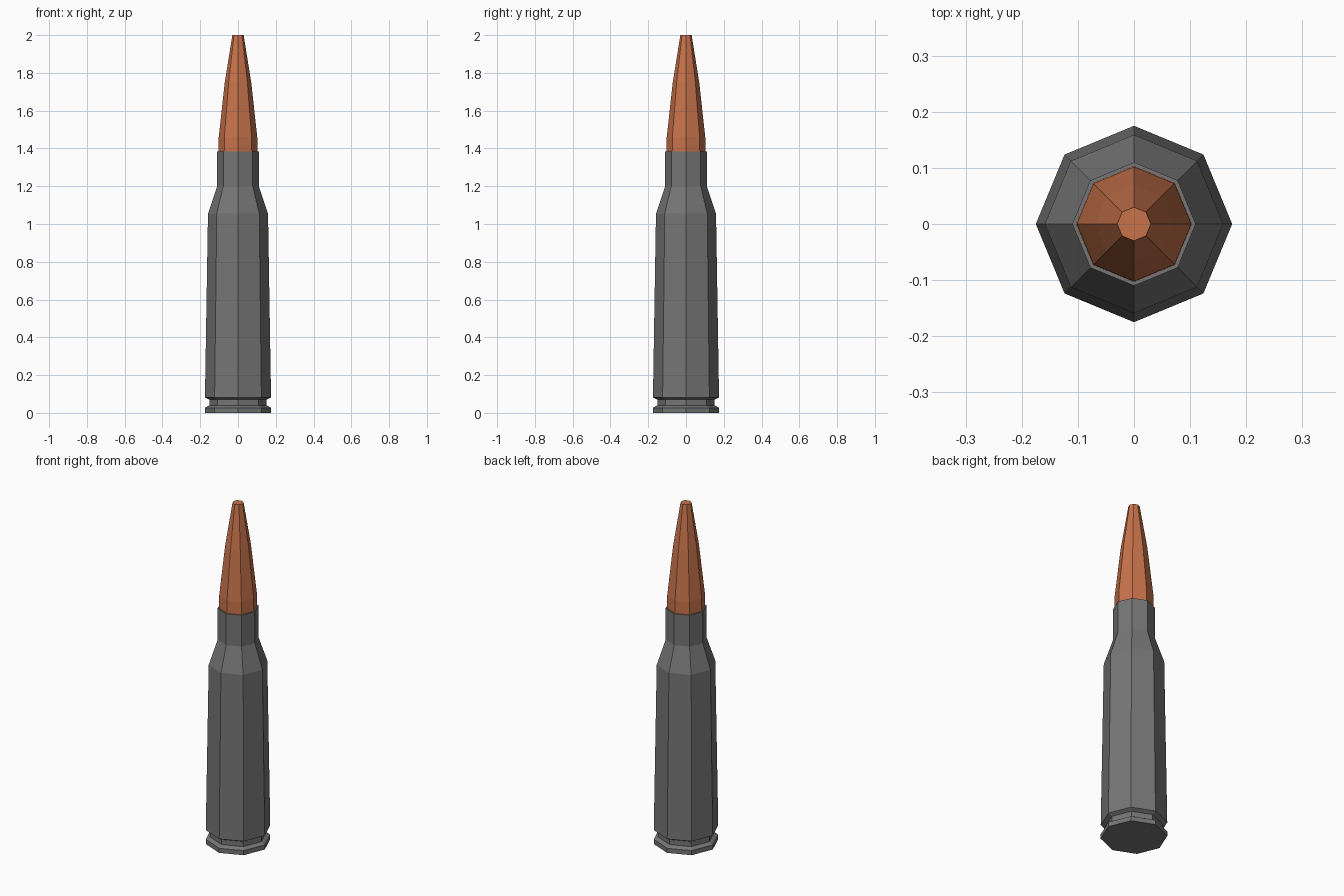
import bpy, bmesh
from math import cos, sin, pi

if "Cube" in bpy.data.objects:
    bpy.data.objects.remove(bpy.data.objects["Cube"])

SIDES = 8


def lathe(name, profile, color, cap_top=True):
    """Spin an (r, z) profile, bottom to top, into a flat-faced octagonal solid."""
    bm = bmesh.new()
    rings = [[bm.verts.new((r * cos(2 * pi * i / SIDES), r * sin(2 * pi * i / SIDES), z))
              for i in range(SIDES)] for r, z in profile]
    for a, b in zip(rings, rings[1:]):
        for i in range(SIDES):
            j = (i + 1) % SIDES
            bm.faces.new((a[i], a[j], b[j], b[i]))
    bm.faces.new(rings[0][::-1])
    if cap_top:
        bm.faces.new(rings[-1])
    mesh = bpy.data.meshes.new(name)
    bm.to_mesh(mesh)
    bm.free()
    obj = bpy.data.objects.new(name, mesh)
    bpy.context.collection.objects.link(obj)
    mat = bpy.data.materials.new(name + "_material")
    mat.diffuse_color = color
    mat.use_nodes = True
    mat.node_tree.nodes["Principled BSDF"].inputs["Base Color"].default_value = mat.diffuse_color
    mesh.materials.append(mat)
    return obj


# Case: rim, extractor groove, tapered body, shoulder, neck and mouth lip
lathe("case", [
    (0.175, 0.0), (0.175, 0.027), (0.152, 0.04), (0.152, 0.07), (0.175, 0.082),
    (0.159, 1.055), (0.11, 1.20), (0.11, 1.385), (0.103, 1.385),
], color=(0.18, 0.18, 0.18, 1), cap_top=False)

# Bullet: seated in the case mouth, tapering to a blunt tip
lathe("bullet", [
    (0.103, 1.385), (0.102, 1.46), (0.07, 1.75), (0.03, 2.0),
], color=(0.57, 0.17, 0.07, 1))
